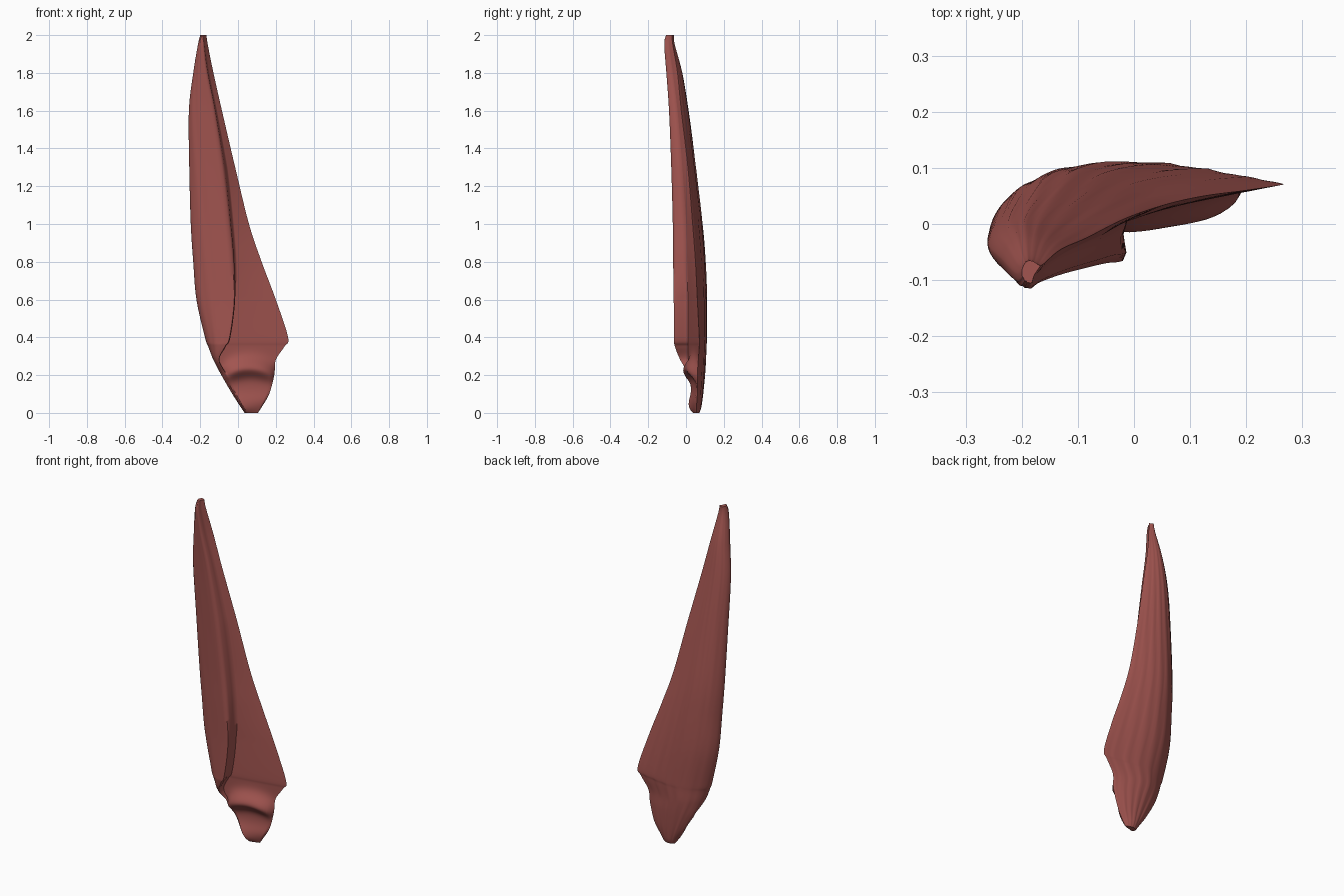
import bpy, bmesh, math

cube = bpy.data.objects.get("Cube")
if cube:
    bpy.data.objects.remove(cube, do_unlink=True)

# Stations along the muscle: height, outer edge x, fin tip x, lobe edge x,
# lobe front y, groove y, back y, fin tip y
STATIONS = [
    (0, .035, .105, .05, .04, .04, .07, .055),
    (.03, .015, .125, .03, .03, .025, .08, .055),
    (.1, -.03, .165, -.01, .035, .03, .09, .06),
    (.2, -.088, .192, -.06, .015, .02, .1, .06),
    (.28, -.13, .2, -.1, -.03, .01, .105, .065),
    (.35, -.157, .245, -.07, -.058, .01, .108, .07),
    (.4, -.175, .265, -.045, -.064, .01, .11, .07),
    (.6, -.22, .2, -.02, -.065, .01, .11, .06),
    (.8, -.237, .125, -.03, -.068, .005, .102, .05),
    (1.0, -.25, .058, -.05, -.07, 0, .087, .035),
    (1.3, -.258, -.015, -.085, -.078, -.02, .052, .01),
    (1.6, -.26, -.085, -.13, -.09, -.045, .012, -.025),
    (1.8, -.237, -.13, -.168, -.104, -.07, -.02, -.045),
    (1.95, -.212, -.16, -.184, -.115, -.09, -.06, -.07),
    (2.0, -.2, -.167, -.184, -.105, -.09, -.065, -.075),
]


def lerp(a, b, t):
    return a + (b - a) * t


def spline(a, b, c, d, t):
    """Smooth curve through b and c."""
    return b + t / 2 * (c - a + t * (2*a - 5*b + 4*c - d + t * (3*(b - c) + d - a)))


def lip(x, z):
    """Arched tendon ridge across the front of the base."""
    u = (x - .06) / .14
    centre = .235 - .04 * u * u
    width = .055 if z > centre else .04
    ridge = math.exp(-((z - centre) / width) ** 2)
    return max(0, 1 - u ** 4) * (.045 * ridge + .012 * math.exp(-((z - .06) / .05) ** 2))


def section(z, xl, xr, xm, yf, yg, yb, yr):
    """Closed outline of the muscle at one height."""
    yl = lerp(yf, yb, .5)
    # The lobe edge is crisp low down and melts into the fin higher up
    soft = min(1, max(0, (z - .6) / .7))
    pts = []
    # Rounded front lobe
    for i in range(16):
        a = i / 15 * math.pi / 2
        t = 1 - math.cos(a)
        fibre = .0015 * math.sin(t * 22 + z * 5) * math.sin(a * 2)
        pts.append((lerp(xl, xm, t), lerp(yl, yf, math.sin(a) ** .9) + fibre))
    # Edge of the lobe, undercut or sloping
    under = min(.015, (xm - xl) * .2)
    slope = soft * .4 * (xr - xm)
    pts.append((xm + under * .3 + slope * .3, lerp(yf, yg, .2)))
    pts.append((xm - under * .3 * (1 - soft) + slope * .7, lerp(yf, yg, .65)))
    # Thin front of the fin
    for i in range(20):
        t = i / 20
        pts.append((lerp(xm + slope, xr, t), lerp(yg, yr, t)))
    pts = [(x, y - lip(x, z)) for x, y in pts]
    # Arched back with fine fibres fanning out from the base
    for i in range(40):
        s = (1 - math.cos(i / 40 * math.pi)) / 2
        arch = math.sin(math.pi * s ** 1.25) ** .65 if i else 0
        base = lerp(yr, yl, s)
        groove = math.sin(s * 38 + z * 6) + .6 * math.sin(s * 71 - z * 3)
        depth = .0016 * min(1, (xr - xl) * 5)
        pts.append((lerp(xr, xl, s), lerp(base, yb, arch) + depth * groove * arch))
    return [(x, y, z) for x, y in pts]


def loft(name, rings, material):
    bm = bmesh.new()
    loops = [[bm.verts.new(p) for p in ring] for ring in rings]
    n = len(loops[0])
    for low, high in zip(loops, loops[1:]):
        for i in range(n):
            j = (i + 1) % n
            bm.faces.new((low[i], low[j], high[j], high[i]))
    bm.faces.new(loops[0][::-1])
    bm.faces.new(loops[-1])
    bmesh.ops.recalc_face_normals(bm, faces=bm.faces)
    mesh = bpy.data.meshes.new(name)
    bm.to_mesh(mesh)
    bm.free()
    mesh.materials.append(material)
    obj = bpy.data.objects.new(name, mesh)
    bpy.context.collection.objects.link(obj)
    return obj


# Muscle colour
red = bpy.data.materials.new("muscle_red")
red.use_nodes = True
colour = (.36, .09, .08, 1)
red.diffuse_color = colour
red.node_tree.nodes["Principled BSDF"].inputs["Base Color"].default_value = colour

# Muscle body
STEPS = 10
last = len(STATIONS) - 1
rings = []
for k in range(last):
    keys = [STATIONS[min(max(k + o, 0), last)] for o in (-1, 0, 1, 2)]
    for step in range(STEPS):
        rings.append(section(*[spline(*v, step / STEPS) for v in zip(*keys)]))
rings.append(section(*STATIONS[-1]))
muscle = loft("muscle_body", rings, red)

bpy.context.view_layer.objects.active = muscle
muscle.select_set(True)
bpy.ops.object.shade_smooth_by_angle(angle=math.radians(60))
